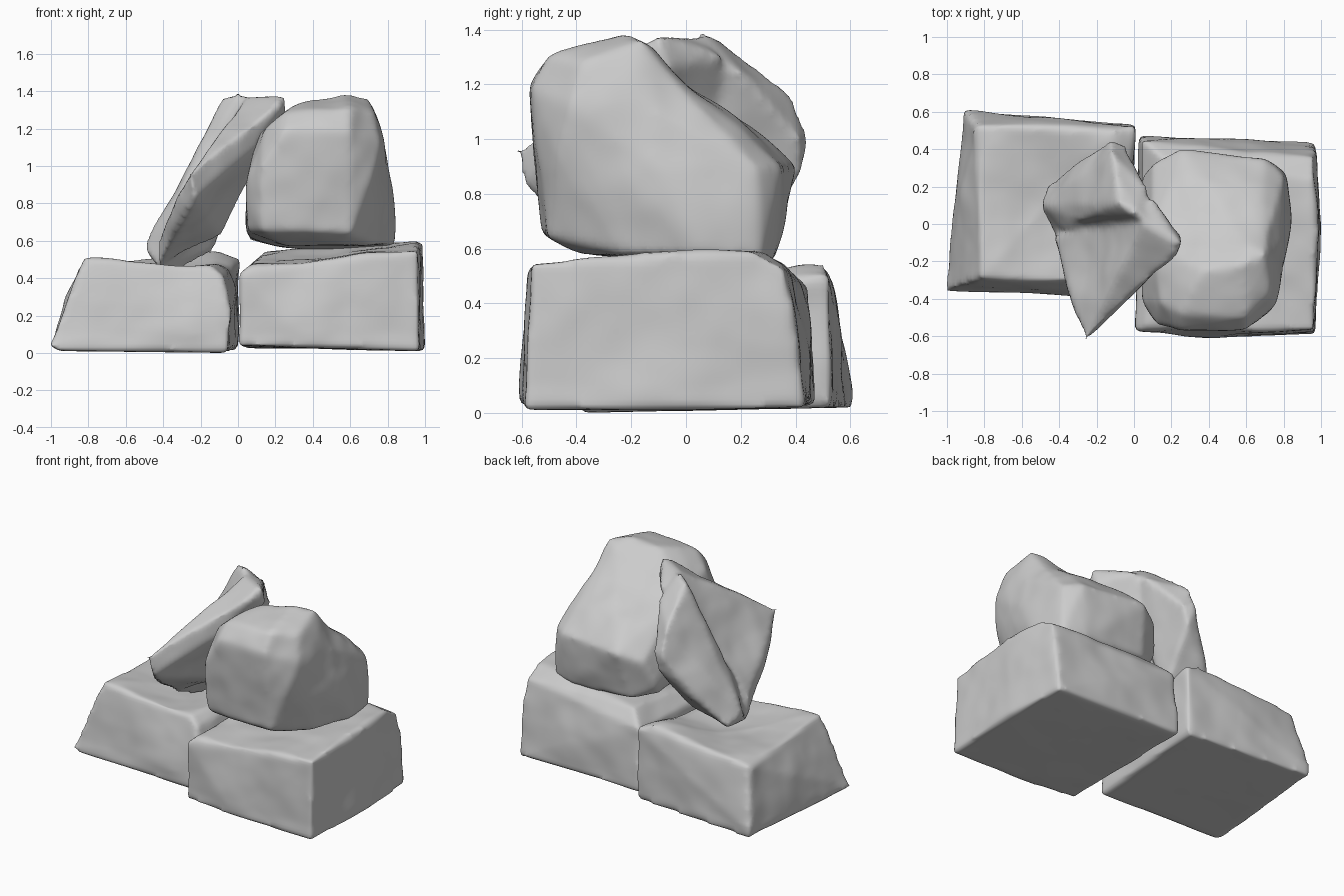
import bpy, bmesh
from mathutils import Vector, noise


def rock(name, hulls, dents=(), smooth=5, rough=0.016):
    """Fuse convex chunks, soften them, then add dents and weathering."""
    bm = bmesh.new()
    for pts in hulls:
        verts = [bm.verts.new(p) for p in pts]
        res = bmesh.ops.convex_hull(bm, input=verts)
        junk = {g for g in res["geom_interior"] + res["geom_unused"]
                if isinstance(g, bmesh.types.BMVert)}
        bmesh.ops.delete(bm, geom=list(junk), context='VERTS')
    bmesh.ops.recalc_face_normals(bm, faces=bm.faces)
    raw = bpy.data.meshes.new(name)
    bm.to_mesh(raw)
    bm.free()
    ob = bpy.data.objects.new(name, raw)
    bpy.context.collection.objects.link(ob)
    rm = ob.modifiers.new("Fuse", 'REMESH')
    rm.mode = 'VOXEL'
    rm.voxel_size = 0.02
    sm = ob.modifiers.new("Soften", 'SMOOTH')
    sm.factor = 0.5
    sm.iterations = smooth
    bpy.context.view_layer.update()
    deps = bpy.context.evaluated_depsgraph_get()
    mesh = bpy.data.meshes.new_from_object(ob.evaluated_get(deps))
    ob.modifiers.clear()
    ob.data = mesh
    mesh.name = name
    normals = [v.normal.copy() for v in mesh.vertices]
    for v, n in zip(mesh.vertices, normals):
        p = v.co.copy()
        fade = min(1.0, max(0.0, p.z / 0.1))
        v.co += n * fade * rough * (noise.noise(p * 3.5) + 0.25 * noise.noise(p * 8))
        for c, r, depth in dents:
            d = (p - Vector(c)).length / r
            if d < 1:
                v.co -= n * depth * (1 - d * d) ** 2
    for f in mesh.polygons:
        f.use_smooth = True
    return ob


# Left foundation block: sloping sides and a hollowed top
rock("base_left", [[
    (-1.01, -.36, .04), (-.96, -.36, .01), (-.06, -.39, .0), (-.03, -.38, .2),
    (.0, .53, .02), (-.90, .61, .02), (-.91, .61, .05),
    (-.82, -.29, .51), (-.5, -.31, .48), (-.14, -.31, .47), (-.08, -.33, .41),
    (.01, .52, .50), (-.1, .5, .54), (-.83, .53, .47), (-.86, .5, .45)]],
    dents=[((-.42, .1, .48), .48, .075)], smooth=4)

# Right foundation block: top rises to the back right
rock("base_right", [[
    (.0, -.57, .04), (.01, -.57, .42), (.07, -.55, .47), (.97, -.59, .01),
    (.96, -.57, .55), (1.0, 0, .01), (.98, -.05, .59), (.97, .24, .60),
    (.96, .36, .53), (.97, .44, .02), (.03, .47, .03), (.04, .45, .45),
    (.15, .36, .55), (.5, .3, .57), (.4, -.61, .04)]],
    dents=[((.4, -.3, .52), .4, .02)], smooth=4)

# Large rounded boulder: undercut front, long saddled slope to the back
rock("boulder", [[
    (.05, -.36, .65), (.13, -.50, .65), (.35, -.53, .65), (.60, -.51, .64),
    (.25, -.30, .57), (.55, -.38, .58), (.75, -.22, .58),
    (.84, .05, .57), (.81, .27, .56), (.65, .32, .55),
    (.20, .33, .57), (.06, .2, .60), (.04, .25, .67),
    (.10, .32, .85), (.25, .41, .90), (.70, .35, .90), (.81, .26, .90),
    (.05, -.42, .95), (.12, -.54, 1.0), (.25, -.57, 1.19), (.60, -.57, 1.19),
    (.72, -.48, .95), (.77, -.43, 1.12), (.83, -.1, .9), (.80, -.1, 1.1),
    (.13, -.42, 1.2), (.25, -.48, 1.29), (.60, -.50, 1.31), (.73, -.38, 1.28),
    (.36, -.25, 1.36), (.58, -.22, 1.39), (.70, -.16, 1.36), (.35, -.1, 1.29),
    (.10, -.1, 1.17), (.62, -.11, 1.34)]],
    dents=[((.36, -.04, 1.21), .33, .055), ((.68, .02, 1.17), .25, .02)], smooth=10)

# Leaning slab: thick back chunk plus a thinner blade reaching forwards
rock("leaning_slab", [
    [(0, .06, 1.39), (-.08, .11, 1.37), (.1, .0, 1.35), (.06, .2, 1.24),
     (-.12, .39, 1.17), (-.13, .46, 1.0), (-.04, .42, 1.0), (-.08, .43, .88),
     (-.2, .40, .84), (-.20, .06, 1.04), (-.29, .02, .93), (-.50, .1, .57),
     (-.46, .21, .51), (-.43, -.06, .45), (-.3, .05, .43), (-.13, .14, .54),
     (-.09, .28, .74)],
    [(-.26, -.62, .96), (-.23, -.60, .83), (.24, -.1, 1.37), (.22, -.17, 1.33),
     (.25, -.07, 1.26), (.1, .13, 1.30), (.05, .0, 1.37), (-.15, .0, 1.04),
     (-.42, -.08, .6), (-.43, -.07, .46), (-.31, -.29, .64), (-.1, .0, .63),
     (.1, -.28, 1.1)]],
    dents=[((-.2, -.15, .95), .3, .02)], smooth=6, rough=0.02)
